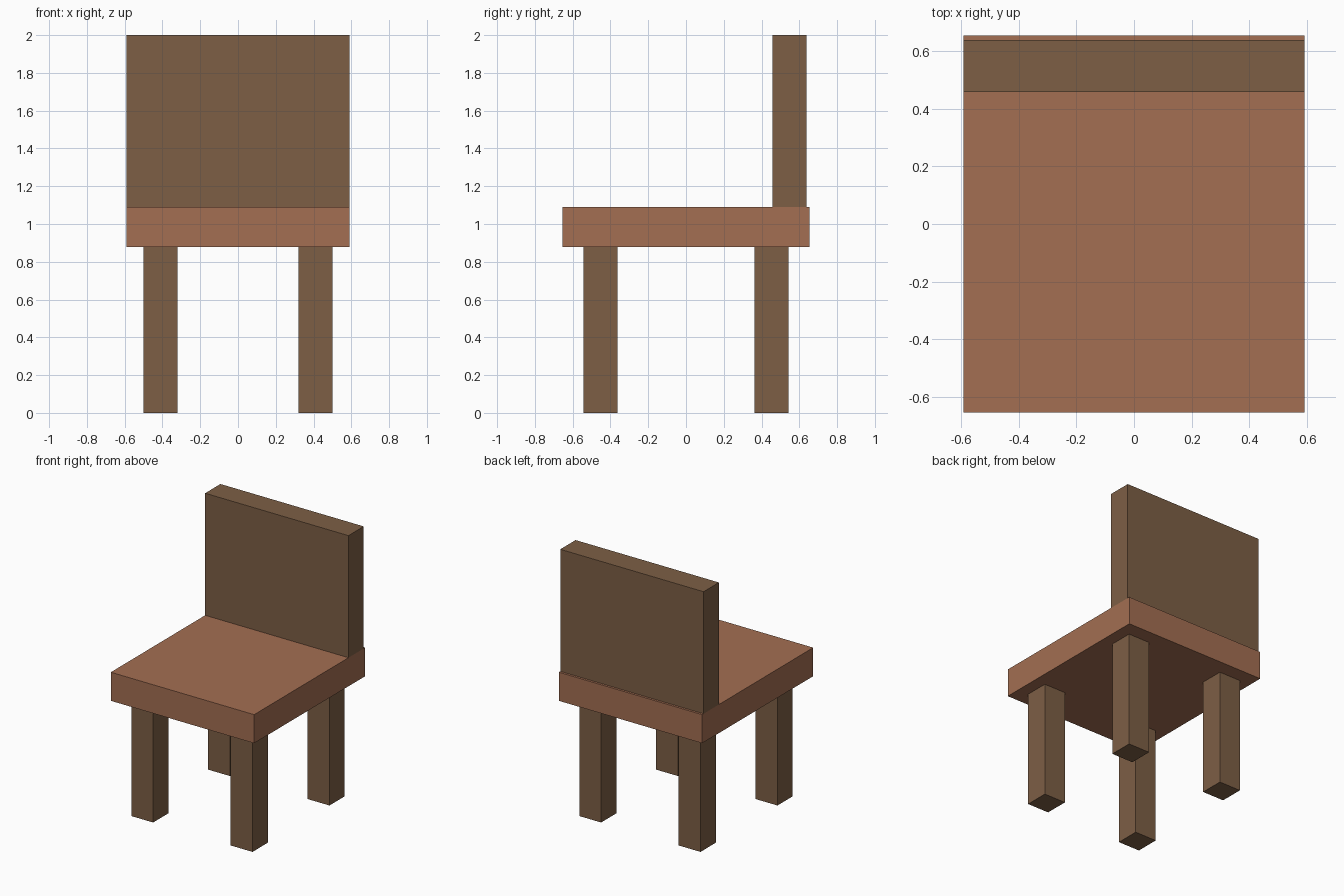
import bpy
import bmesh

if "Cube" in bpy.data.objects:
    bpy.data.objects.remove(bpy.data.objects["Cube"])


def material(name, color):
    mat = bpy.data.materials.new(name)
    mat.diffuse_color = (*color, 1.0)
    mat.use_nodes = True
    mat.node_tree.nodes["Principled BSDF"].inputs["Base Color"].default_value = mat.diffuse_color
    return mat


def box(name, low, high, mat):
    """Flat-faced box between two opposite corners."""
    bm = bmesh.new()
    bmesh.ops.create_cube(bm, size=1.0)
    for v in bm.verts:
        v.co = [high[i] if v.co[i] > 0 else low[i] for i in range(3)]
    mesh = bpy.data.meshes.new(name)
    bm.to_mesh(mesh)
    bm.free()
    mesh.materials.append(mat)
    obj = bpy.data.objects.new(name, mesh)
    bpy.context.collection.objects.link(obj)
    return obj


dark_wood = material("dark brown wood", (0.205, 0.114, 0.060))
red_wood = material("reddish brown wood", (0.366, 0.156, 0.084))

SEAT_BOTTOM, SEAT_TOP = 0.877, 1.09

# Seat slab
box("seat", (-0.591, -0.654, SEAT_BOTTOM), (0.591, 0.654, SEAT_TOP), red_wood)

# Backrest panel, set slightly in from the rear edge of the seat
box("backrest", (-0.591, 0.457, SEAT_TOP), (0.591, 0.637, 2.0), dark_wood)

# Four square legs
half = 0.09
for depth, y in (("front", -0.453), ("back", 0.453)):
    for side, x in (("left", -0.41), ("right", 0.41)):
        box(f"{depth}_{side}_leg", (x - half, y - half, 0.0),
            (x + half, y + half, SEAT_BOTTOM), dark_wood)
